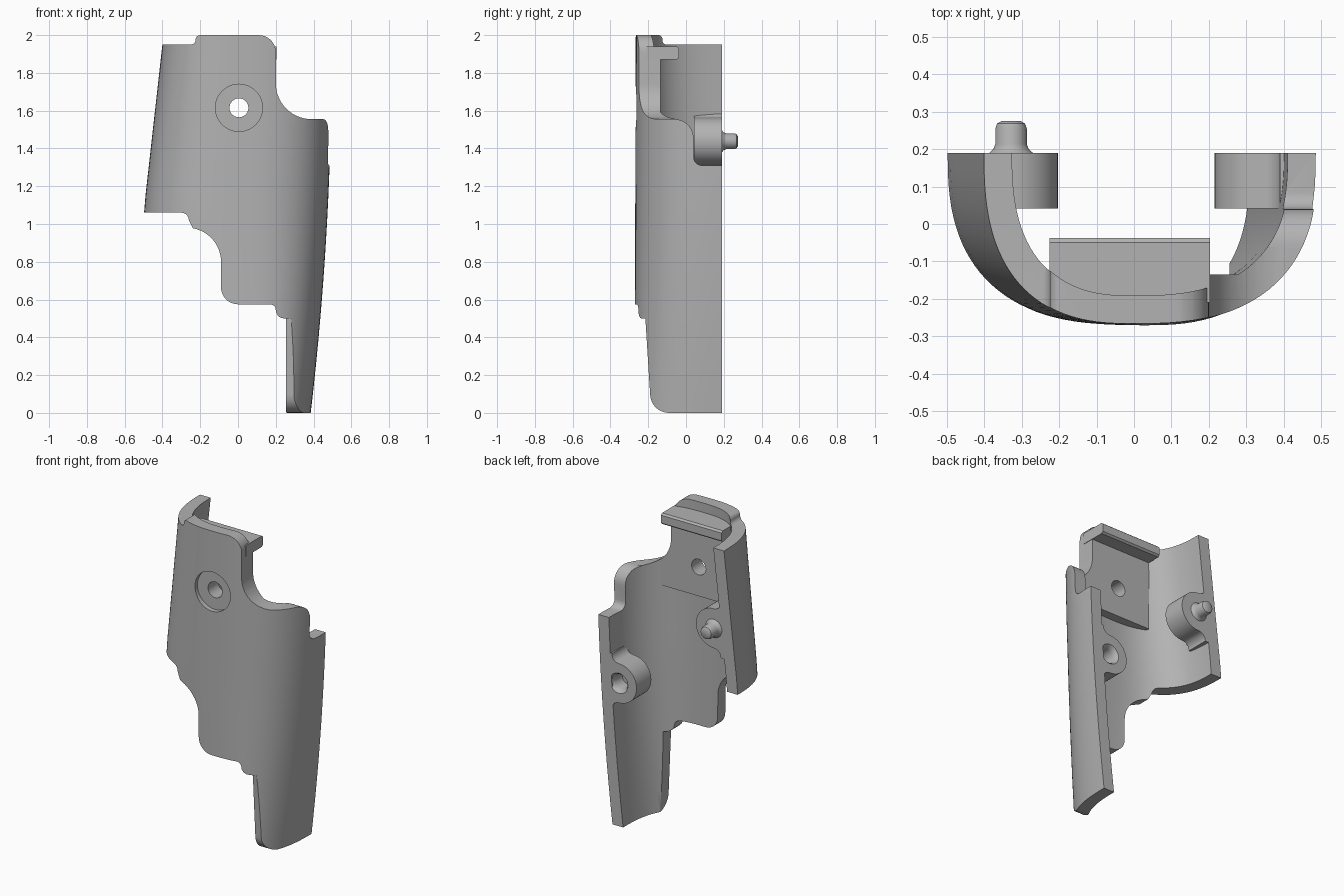
import bpy, bmesh
from math import sin, cos, pi, radians

if "Cube" in bpy.data.objects:
    bpy.data.objects.remove(bpy.data.objects["Cube"], do_unlink=True)

BACK = 0.19       # rear plane of the guard
WALL = 0.075      # wall thickness

grey = bpy.data.materials.new("plain grey")
grey.use_nodes = True
tone = (0.45, 0.45, 0.45, 1)
grey.diffuse_color = tone
grey.node_tree.nodes["Principled BSDF"].inputs["Base Color"].default_value = tone


def make(name, bm):
    bmesh.ops.recalc_face_normals(bm, faces=bm.faces)
    mesh = bpy.data.meshes.new(name)
    bm.to_mesh(mesh)
    bm.free()
    mesh.materials.append(grey)
    ob = bpy.data.objects.new(name, mesh)
    bpy.context.collection.objects.link(ob)
    return ob


def loft(name, rings):
    """Closed solid through rings with equal point counts."""
    bm = bmesh.new()
    rows = [[bm.verts.new(p) for p in ring] for ring in rings]
    for a, b in zip(rows, rows[1:]):
        for i in range(len(a)):
            j = (i + 1) % len(a)
            bm.faces.new((a[i], a[j], b[j], b[i]))
    bm.faces.new(rows[0])
    bm.faces.new(rows[-1])
    return make(name, bm)


def prism_y(name, pts, y0, y1):
    return loft(name, [[(x, y, z) for x, z in pts] for y in (y0, y1)])


def prism_x(name, pts, x0, x1):
    return loft(name, [[(x, y, z) for y, z in pts] for x in (x0, x1)])


def lathe_y(name, x, z, profile, n=40):
    """Round part along y; profile is a list of (radius, y)."""
    return loft(name, [[(x + r * cos(2 * pi * i / n), y, z + r * sin(2 * pi * i / n))
                        for i in range(n)] for r, y in profile])


def arc(cx, cy, r, a0, a1, n=8):
    return [(cx + r * cos(radians(a0 + (a1 - a0) * i / n)),
             cy + r * sin(radians(a0 + (a1 - a0) * i / n))) for i in range(n + 1)]


def cut(target, cutter, op='DIFFERENCE'):
    mod = target.modifiers.new("cut", 'BOOLEAN')
    mod.operation = op
    mod.solver = 'EXACT'
    mod.object = cutter
    bpy.context.view_layer.objects.active = target
    bpy.ops.object.modifier_apply(modifier=mod.name)


def discard(*obs):
    for ob in obs:
        bpy.data.objects.remove(ob, do_unlink=True)


# Curved shell: U-shaped section lofted upward
def half_ring(z, inset, steps=56):
    left = max(-0.5, -0.5 + 0.112 * (z - 1.06)) + inset
    right = 0.385 + 0.117 * z - 0.031 * z * z - inset
    mid = max(0, 0.07 * (1 - z))
    depth = BACK + 0.272 - 0.003 * z - inset
    pts = []
    for i in range(steps + 1):
        t = pi * i / steps
        c = cos(t)
        reach = right - mid if c > 0 else mid - left
        x = mid + reach * abs(c) ** (2 / 2.6) * (1 if c > 0 else -1)
        pts.append((x, BACK - depth * max(0, sin(t)) ** (2 / 2.6), z))
    return pts


levels = [2.05 * i / 16 for i in range(17)]
shell = loft("shell", [half_ring(z, 0) + half_ring(z, WALL)[::-1] for z in levels])

# Stepped front silhouette
outline = ([(-0.7, 1.06)] + arc(-0.3, 1.02, 0.04, 90, 0, 5) + arc(-0.27, 0.8, 0.18, 80, 0, 12)
           + arc(0, 0.665, 0.09, 180, 270) + arc(0.17, 0.545, 0.03, 90, 0, 5)
           + arc(0.245, 0.545, 0.045, 180, 270, 5)
           + [(0.255, 0.5), (0.255, -0.1), (0.7, -0.1), (0.7, 1.555)]
           + arc(0.39, 1.745, 0.19, 270, 180, 14) + arc(0.11, 1.91, 0.09, 0, 90)
           + arc(-0.2, 1.975, 0.025, 90, 180, 5) + arc(-0.25, 1.975, 0.025, 0, -90, 5)
           + [(-0.7, 1.95)])
silhouette = prism_y("silhouette", outline, -0.6, 0.6)
cut(shell, silhouette, 'INTERSECT')

# Side cuts on the long wing: rear notch and slanted lower front
notch = prism_x("notch", arc(-0.06, 1.455, 0.1, 90, 0) + arc(0.085, 1.355, 0.045, 180, 270, 6)
                + [(0.4, 1.31), (0.4, 2.2), (-0.06, 2.2)], 0.25, 0.7)
toe = prism_x("toe", [(-0.215, 0.499)] + arc(-0.09, 0.1, 0.1, 180, 270)
              + [(-0.09, -0.2), (-0.6, -0.2), (-0.6, 0.499)], 0.2, 0.7)
cut(shell, notch)
cut(shell, toe)

# Flat mounting pad on the inside of the front wall
pad = prism_y("inner_pad", [(-0.225, 1.43), (0.3, 1.43), (0.3, 1.9), (-0.225, 1.9)], -0.2, -0.135)
cut(pad, silhouette, 'INTERSECT')

# Screw hole with a shallow round recess
hole = lathe_y("hole", 0.005, 1.615, [(0.125, -0.5), (0.125, -0.237), (0.05, -0.237), (0.05, 0)])
cut(shell, hole)
cut(pad, hole)

# Hook ledge under the top lip
ledge = prism_x("hook_ledge", [(-0.21, 1.87), (-0.05, 1.87), (-0.038, 1.88), (-0.038, 1.93),
                               (-0.05, 1.94), (-0.21, 1.94)], -0.225, 0.203)


# Rear bosses blended into the side walls
def boss(name, x, z, side):
    r, f = 0.125, 0.05
    pts = ([(f + 0.03, r + f)] + arc(0, r + f, f, 0, -90) + arc(0, 0, r, 90, 270, 24)
           + arc(0, -r - f, f, 90, 0) + [(f + 0.03, -r - f)])
    return prism_y(name, [(x + side * u, z + v) for u, v in pts], 0.042, BACK)


left_x, left_z = 0.34, 0.91
pin_x, pin_z = -0.328, 1.438
socket_boss = boss("left_boss", left_x, left_z, 1)
pin_boss = boss("right_boss", pin_x, pin_z, -1)

# Socket in one boss, locating pin on the other
socket = lathe_y("socket", left_x, left_z, [(0.066, 0.21), (0.064, BACK), (0.053, 0.178),
                                            (0.046, 0.16), (0.046, 0.09)])
cut(socket_boss, socket)
pin = lathe_y("locating_pin", pin_x, pin_z, [(0.058, 0.18), (0.058, BACK), (0.047, 0.2), (0.042, 0.213),
                                             (0.042, 0.255), (0.037, 0.268), (0.025, 0.275)])

discard(silhouette, notch, toe, hole, socket)

# Smooth curved faces, keeping edges crisp
for ob in (shell, pad, ledge, socket_boss, pin_boss, pin):
    bpy.ops.object.select_all(action='DESELECT')
    ob.select_set(True)
    bpy.context.view_layer.objects.active = ob
    bpy.ops.object.shade_smooth_by_angle(angle=radians(35))
